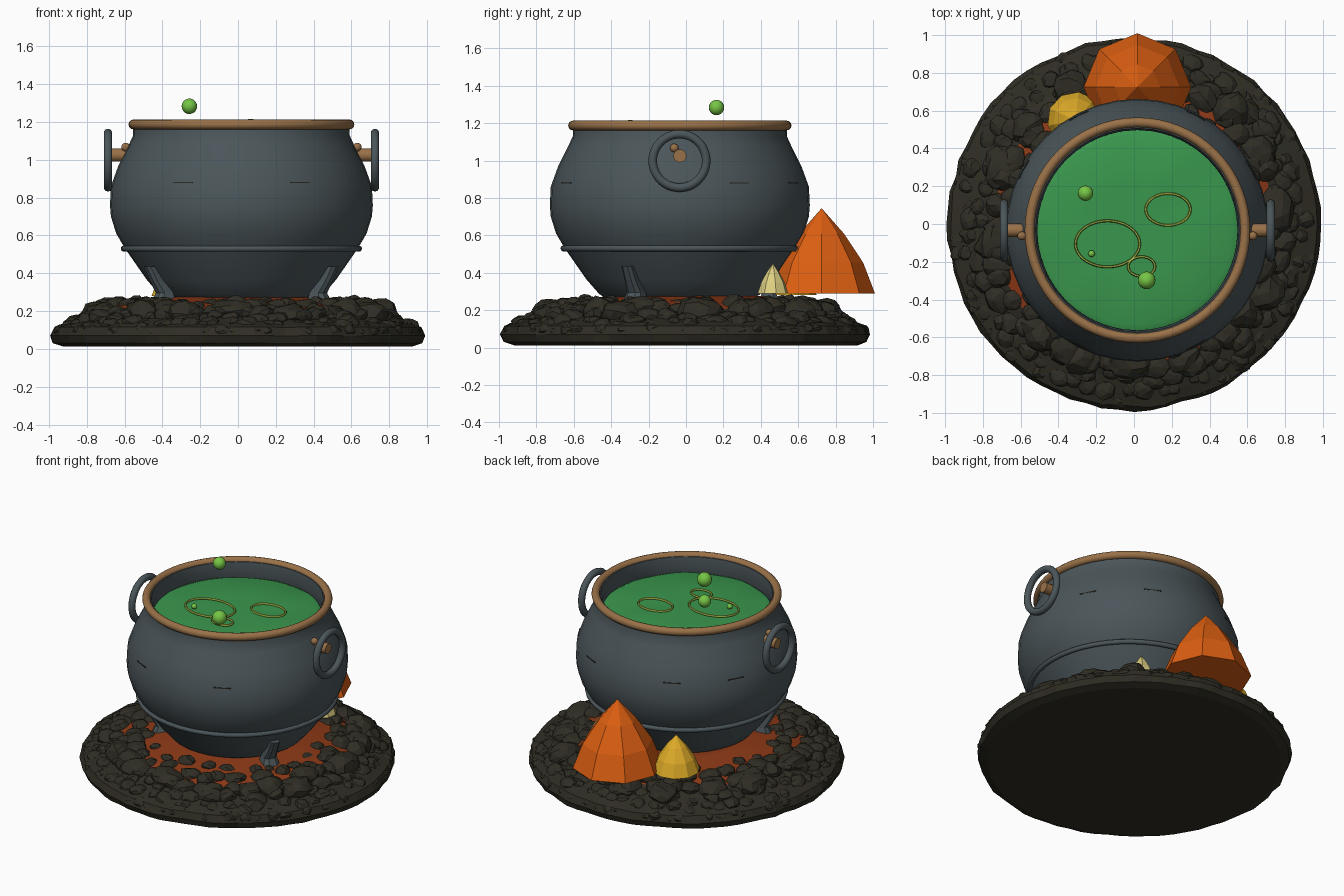
import bpy, bmesh, math, random
from mathutils import Vector, Matrix, noise

if "Cube" in bpy.data.objects:
    bpy.data.objects.remove(bpy.data.objects["Cube"])

random.seed(7)
CX, CY = 0.018, -0.033          # axis of the pot


def mat(name, r, g, b):
    m = bpy.data.materials.new(name)
    m.diffuse_color = (r, g, b, 1)
    m.use_nodes = True
    m.node_tree.nodes["Principled BSDF"].inputs["Base Color"].default_value = m.diffuse_color
    return m


IRON = mat("dark iron", 0.070, 0.092, 0.101)
COAL = mat("charcoal", 0.028, 0.026, 0.017)
COPPER = mat("copper", 0.32, 0.165, 0.065)
BREW = mat("green brew", 0.042, 0.31, 0.075)
BUBBLE = mat("bubble green", 0.18, 0.56, 0.06)
FOAM = mat("ripple yellow green", 0.40, 0.52, 0.07)
ORANGE = mat("flame orange", 0.72, 0.115, 0.006)
YELLOW = mat("flame yellow", 0.75, 0.42, 0.022)
PALE = mat("flame pale yellow", 0.72, 0.62, 0.22)
EMBER = mat("ember red", 0.26, 0.040, 0.008)


def finish(name, bm, *mats, smooth=None):
    bmesh.ops.recalc_face_normals(bm, faces=bm.faces)
    me = bpy.data.meshes.new(name)
    bm.to_mesh(me)
    bm.free()
    ob = bpy.data.objects.new(name, me)
    bpy.context.collection.objects.link(ob)
    for m in mats:
        me.materials.append(m)
    if smooth:
        bpy.ops.object.select_all(action='DESELECT')
        ob.select_set(True)
        bpy.context.view_layer.objects.active = ob
        bpy.ops.object.shade_smooth_by_angle(angle=math.radians(smooth))
    return ob


def lathe(profile, n, cx=CX, cy=CY):
    """Revolve (radius, z) points about a vertical axis."""
    bm = bmesh.new()
    vs = [bm.verts.new((r, 0, z)) for r, z in profile]
    es = [bm.edges.new(p) for p in zip(vs, vs[1:])]
    bmesh.ops.spin(bm, geom=vs + es, cent=(0, 0, 0), axis=(0, 0, 1),
                   angle=2 * math.pi, steps=n, use_duplicate=False)
    bmesh.ops.remove_doubles(bm, verts=bm.verts, dist=1e-4)
    bmesh.ops.translate(bm, verts=bm.verts, vec=(cx, cy, 0))
    return bm


def ring(name, loc, rx, ry, minor, m, n=48, k=10, turn=None):
    """Elliptical torus lying flat, optionally turned upright."""
    prof = [(1 + minor * math.cos(a), minor * math.sin(a))
            for a in [2 * math.pi * i / k for i in range(k + 1)]]
    bm = lathe(prof, n, 0, 0)
    for v in bm.verts:
        r = math.hypot(v.co.x, v.co.y)
        c, s = v.co.x / r, v.co.y / r
        v.co.x, v.co.y = c * (rx + r - 1), s * (ry + r - 1)
    if turn:
        bmesh.ops.transform(bm, matrix=turn, verts=bm.verts)
    bmesh.ops.translate(bm, verts=bm.verts, vec=loc)
    return finish(name, bm, m, smooth=60)


def ball(name, loc, r, m):
    bm = bmesh.new()
    bmesh.ops.create_uvsphere(bm, u_segments=16, v_segments=10, radius=r,
                              matrix=Matrix.Translation(loc))
    return finish(name, bm, m, smooth=60)


# Pot: outer belly, lip, inner wall
finish("pot", lathe([(0, .268), (.40, .268), (.43, .285), (.50, .365), (.615, .53), (.662, .61),
                     (.690, .70), (.695, .76), (.690, .86), (.650, .97), (.595, 1.08), (.572, 1.13),
                     (.572, 1.19), (.54, 1.19), (.53, 1.12), (.545, 1.05), (.60, .85), (.55, .55),
                     (.40, .32), (0, .31)], 40), IRON, smooth=40)
ring("pot_band", (CX, CY, .53), .622, .622, .016, IRON)
ring("pot_rim", (CX, CY, 1.187), .571, .571, .026, COPPER, 64, 12)

# Liquid surface with a gently wavy edge
bm = lathe([(0, 1.098), (.25, 1.098), (.50, 1.098), (.53, 1.085)], 48)
for v in bm.verts:
    v.co.z += .012 * noise.noise(v.co * 4)
finish("liquid", bm, BREW, smooth=60)

# Ripples and bubbles
for i, (x, y, rx, ry) in enumerate([(-.14, -.105, .17, .122), (.18, .077, .118, .084),
                                    (.04, -.225, .071, .052)]):
    ring(f"ripple_{i}", (x, y, 1.108), rx, ry, .007, FOAM, 36, 6)
for i, (x, y, z, r) in enumerate([(-.257, .163, 1.283, .041), (.067, -.298, 1.17, .047),
                                  (-.225, -.157, 1.115, .018)]):
    ball(f"bubble_{i}", (x, y, z), r, BUBBLE)

# Handles: upright iron ring on a copper lug with a small knob
for side, label in ((-1, "left"), (1, "right")):
    ring(f"{label}_handle", (CX + side * .706, CY - .002, .998), .143, .143, .023, IRON,
         turn=Matrix.Rotation(math.pi / 2, 4, 'Y'))
    bm = bmesh.new()
    bmesh.ops.create_cone(bm, cap_ends=True, segments=16, radius1=.035, radius2=.035, depth=.14,
                          matrix=Matrix.Translation((CX + side * .627, CY, 1.025))
                          @ Matrix.Rotation(math.pi / 2, 4, 'Y'))
    finish(f"{label}_lug", bm, COPPER, smooth=40)
    ball(f"{label}_knob", (CX + side * .612, CY - .03, 1.067), .023, COPPER)

# Three legs hugging the lower pot, flaring at the foot
for i in range(3):
    a = math.radians(90 + 120 * i)
    d, t = Vector((math.cos(a), math.sin(a), 0)), Vector((-math.sin(a), math.cos(a), 0))
    bm = bmesh.new()
    prev = None
    for r, z, w, h in [(.555, .435, .030, .032), (.515, .36, .033, .034),
                       (.475, .295, .042, .036), (.485, .25, .055, .05)]:
        c = Vector((CX, CY, z)) + d * r
        loop = [bm.verts.new(c + t * w * p + d * h * q) for p, q in
                ((-1, -1), (1, -1), (1, .5), (.5, 1), (-.5, 1), (-1, .5))]
        if prev:
            for j in range(6):
                bm.faces.new((prev[j], prev[j - 1], loop[j - 1], loop[j]))
        else:
            bm.faces.new(loop)
        prev = loop
    bm.faces.new(prev)
    finish(f"leg_{i}", bm, IRON)

# Short scratches in the belly
for i, deg in enumerate((-63, -117, 28, 152, 63, 117)):
    bm = bmesh.new()
    bmesh.ops.create_cube(bm, size=1, matrix=Matrix.Translation((CX, CY, .88))
                          @ Matrix.Rotation(math.radians(deg), 4, 'Z')
                          @ Matrix.Translation((.681, 0, 0)) @ Matrix.Diagonal((.006, .11, .006, 1)))
    finish(f"scratch_{i}", bm, COAL)


# Flames: faceted pointed domes
def flame(name, x, y, r, base, top, n, m, turn):
    h = top - base
    bm = lathe([(0, base), (r, base), (r * .78, base + h * .36), (r * .42, base + h * .70), (0, top)],
               n, 0, 0)
    bmesh.ops.rotate(bm, verts=bm.verts, matrix=Matrix.Rotation(turn, 3, 'Z'))
    bmesh.ops.translate(bm, verts=bm.verts, vec=(x, y, 0))
    finish(name, bm, m)


flame("large_flame", .018, .725, .285, .29, .745, 8, ORANGE, math.pi / 2)
flame("side_flame", -.31, .55, .15, .28, .52, 10, YELLOW, .2)
flame("small_flame", .33, .465, .083, .29, .45, 8, PALE, .2)

# Ash bed: lumpy disc, glowing near the middle
BED = [(0, .012), (.5, .012), (.92, .012), (.97, .03), (.985, .07), (.965, .115), (.90, .14),
       (.82, .165), (.74, .205), (.66, .235), (.56, .25), (.42, .275), (0, .275)]
bm = lathe(BED, 72, 0, 0)
for v in bm.verts:
    if math.hypot(v.co.x, v.co.y) > .94:
        v.co *= 1 + .018 * noise.noise(v.co * 9)
bm.normal_update()
for f in bm.faces:
    c = f.calc_center_median()
    f.material_index = int(c.z > .19)
finish("ash_bed", bm, COAL, EMBER)


# Coals: jittered rocks in rings, biggest around the fire
def bed_height(r):
    top = BED[4:]
    for (r1, z1), (r0, z0) in zip(top, top[1:]):
        if r0 <= r <= r1:
            return z0 + (z1 - z0) * (r - r0) / (r1 - r0)
    return .07


bm = bmesh.new()
for radius, count, size, sink in [(.945, 76, .044, .034), (.88, 62, .052, .022), (.81, 48, .060, .014),
                                  (.735, 36, .074, .008), (.65, 34, .060, .008),
                                  (.57, 24, .046, .012), (.76, 16, .092, .006)]:
    for k in range(count):
        a = 2 * math.pi * (k + random.uniform(-.35, .35)) / count
        s = size * random.uniform(.75, 1.2)
        r = min(radius + random.uniform(-.03, .03), .975 - s * .8)
        z = bed_height(r) - sink + random.uniform(-.008, .008)
        M = (Matrix.Translation((r * math.cos(a), r * math.sin(a), z))
             @ Matrix.Rotation(a, 4, 'Z')
             @ Matrix.Diagonal((1, random.uniform(.9, 1.3), random.uniform(.6, .85), 1))
             @ Matrix.Rotation(random.uniform(0, 6), 4, 'X'))
        rock = bmesh.ops.create_icosphere(bm, subdivisions=2, radius=s)["verts"]
        seed = Vector((k * 3.1, radius * 50, 0))
        for v in rock:
            v.co *= 1 + .28 * noise.noise(v.co / s * 1.3 + seed)
            v.co = M @ v.co
            v.co.z = max(v.co.z, .014)
finish("coals", bm, COAL)
